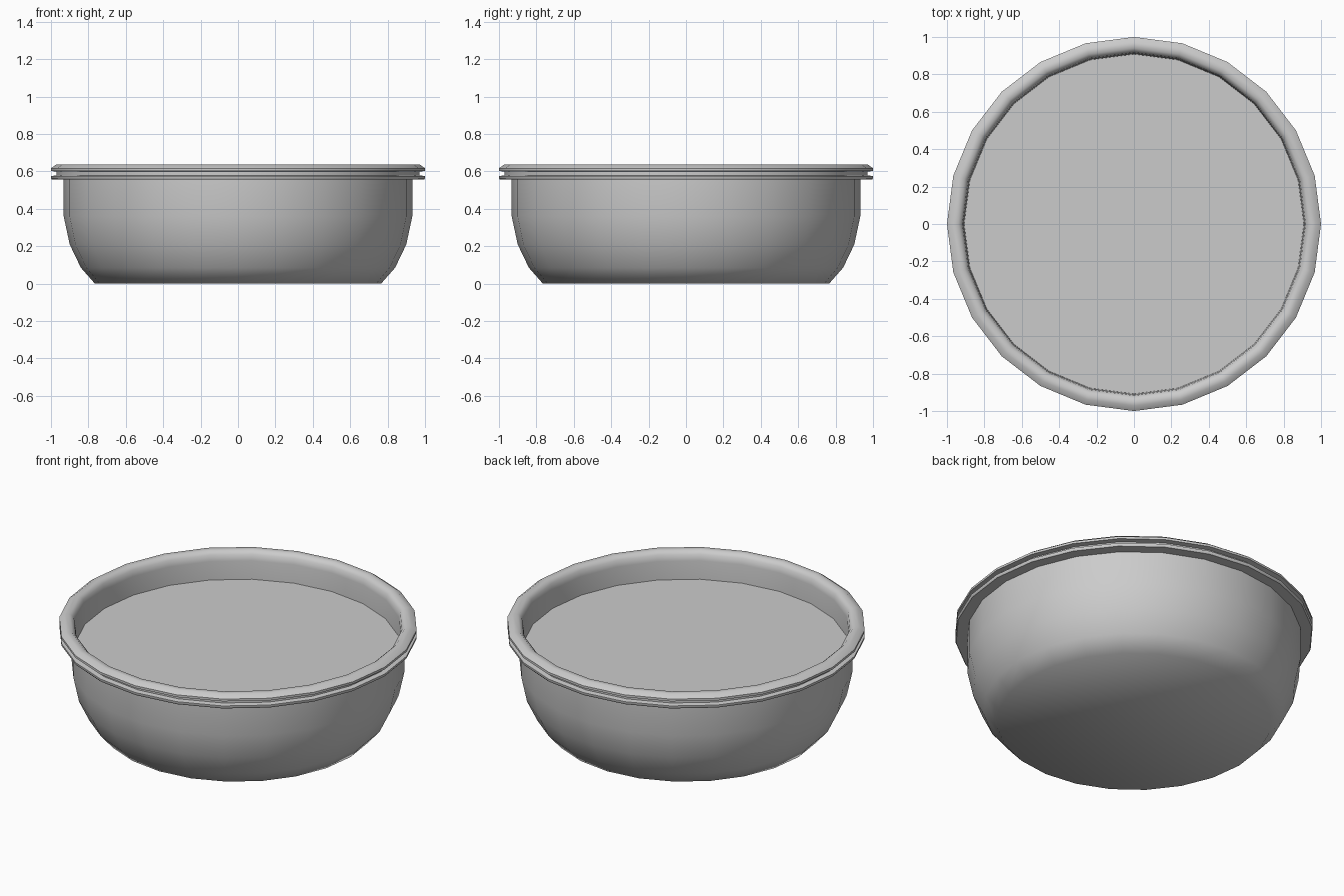
import bpy, bmesh
from math import cos, sin, pi, radians

if "Cube" in bpy.data.objects:
    bpy.data.objects.remove(bpy.data.objects["Cube"])

SIDES = 24


def lathe(name, profile, closed=False, cap_start=False, cap_end=False):
    """Revolve (radius, height) points around z into a smooth-by-angle object."""
    bm = bmesh.new()
    rings = [[bm.verts.new((r * cos(2 * pi * i / SIDES), r * sin(2 * pi * i / SIDES), z))
              for i in range(SIDES)] for r, z in profile]
    pairs = list(zip(rings, rings[1:]))
    if closed:
        pairs.append((rings[-1], rings[0]))
    for a, b in pairs:
        for i in range(SIDES):
            j = (i + 1) % SIDES
            bm.faces.new((a[i], a[j], b[j], b[i]))
    if cap_start:
        bm.faces.new(rings[0][::-1])
    if cap_end:
        bm.faces.new(rings[-1])
    mesh = bpy.data.meshes.new(name)
    bm.to_mesh(mesh)
    bm.free()
    obj = bpy.data.objects.new(name, mesh)
    bpy.context.collection.objects.link(obj)
    bpy.ops.object.select_all(action='DESELECT')
    obj.select_set(True)
    bpy.context.view_layer.objects.active = obj
    bpy.ops.object.shade_smooth_by_angle(angle=radians(50))
    return obj


# Bowl: flat base, curved side, grooved rim, then down inside to the flat fill
lathe("bowl", [
    (0.765, 0.0), (0.84, 0.085), (0.90, 0.21), (0.932, 0.36), (0.932, 0.557),  # outer wall
    (0.995, 0.557), (1.0, 0.563), (1.0, 0.575), (0.97, 0.579),                 # lower lip
    (0.97, 0.599), (1.0, 0.603), (1.0, 0.617), (0.972, 0.637),                 # groove, upper lip
    (0.94, 0.637), (0.918, 0.617), (0.912, 0.58), (0.908, 0.468),              # inner wall
], cap_start=True)

# Flat surface inside the bowl
lathe("fill_surface", [(0.908, 0.468)], cap_end=True)
